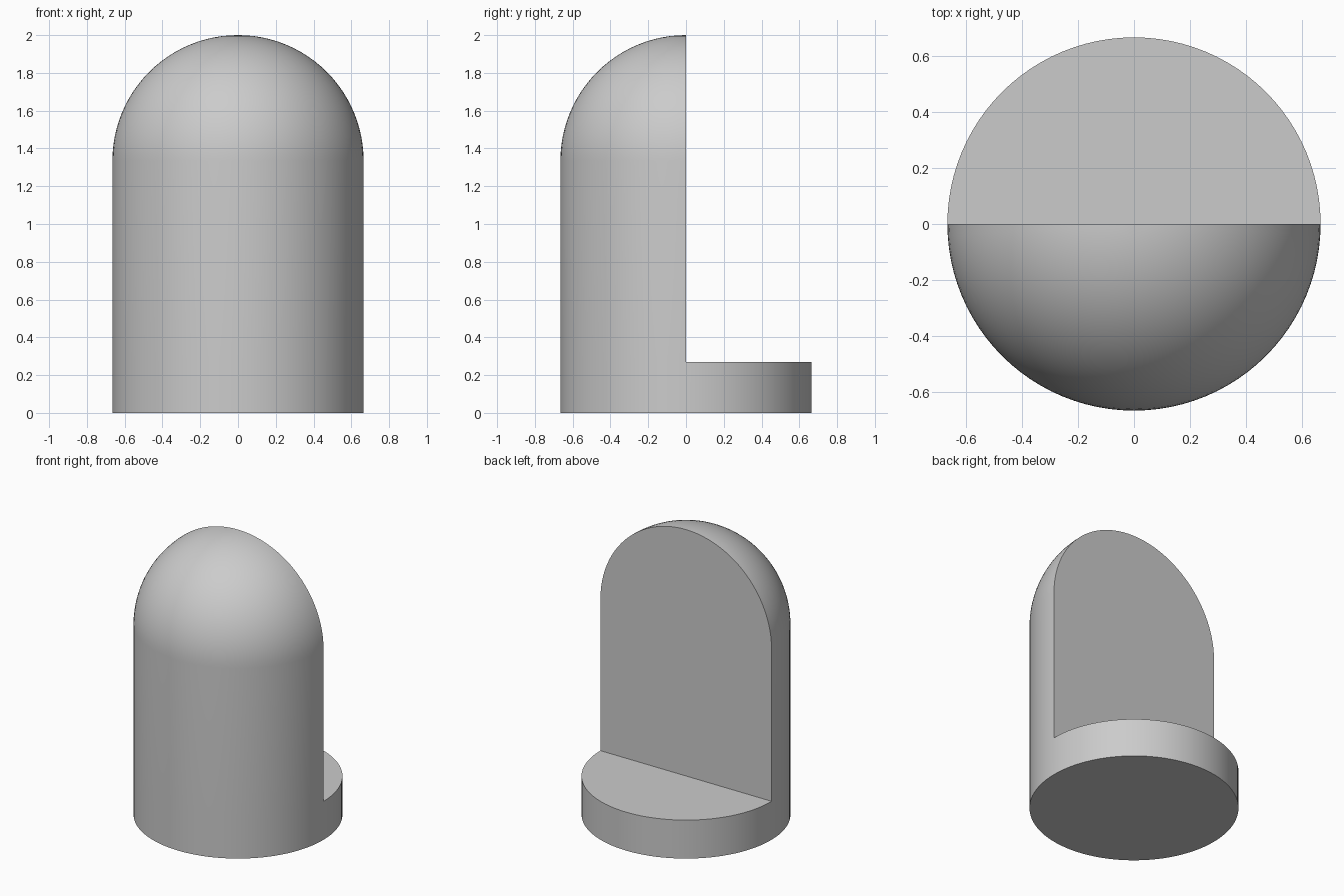
import bpy
import bmesh
from math import sin, cos, pi

cube = bpy.data.objects.get("Cube")
if cube:
    bpy.data.objects.remove(cube, do_unlink=True)

RADIUS = 0.665
HEIGHT = 2.0
SHELF = 0.27
SPRING = HEIGHT - RADIUS   # where the dome starts
SEGMENTS = 96
DOME_STEPS = 24
EPS = 1e-4

# Plain grey material
grey = bpy.data.materials.new("light_grey")
grey.use_nodes = True
colour = (0.6, 0.6, 0.6, 1.0)
grey.diffuse_color = colour
grey.node_tree.nodes["Principled BSDF"].inputs["Base Color"].default_value = colour

# Domed cylinder: revolve a straight side and a quarter arc
bm = bmesh.new()
profile = [(RADIUS, 0), (RADIUS, SHELF)]
for i in range(DOME_STEPS + 1):
    a = pi / 2 * i / DOME_STEPS
    profile.append((RADIUS * cos(a), SPRING + RADIUS * sin(a)))
verts = [bm.verts.new((r, 0, z)) for r, z in profile]
edges = [bm.edges.new(pair) for pair in zip(verts, verts[1:])]
bmesh.ops.spin(bm, geom=verts + edges, cent=(0, 0, 0), axis=(0, 0, 1),
               angle=2 * pi, steps=SEGMENTS)
bmesh.ops.remove_doubles(bm, verts=bm.verts[:], dist=EPS)

# Cut away the back half above the shelf
back = [f for f in bm.faces
        if f.calc_center_median().y > 0 and f.calc_center_median().z > SHELF]
bmesh.ops.delete(bm, geom=back, context='FACES')


def cap(test):
    """Close the loop of open edges whose two ends both pass the test."""
    loop = [e for e in bm.edges
            if len(e.link_faces) < 2 and all(test(v.co) for v in e.verts)]
    bmesh.ops.contextual_create(bm, geom=loop)


# Flat underside, shelf and upright wall, joined along the shelf's straight edge
cap(lambda p: p.z < EPS)
corners = [v for v in bm.verts
           if abs(v.co.z - SHELF) < EPS and abs(v.co.y) < EPS]
bm.edges.new(corners)
cap(lambda p: abs(p.z - SHELF) < EPS)
cap(lambda p: abs(p.y) < EPS and p.z > SHELF - EPS)
bmesh.ops.recalc_face_normals(bm, faces=bm.faces[:])

mesh = bpy.data.meshes.new("domed_half_body")
bm.to_mesh(mesh)
bm.free()
mesh.materials.append(grey)
body = bpy.data.objects.new("domed_half_body", mesh)
bpy.context.collection.objects.link(body)

# Smooth curved sides, crisp cut edges
bpy.ops.object.select_all(action='DESELECT')
body.select_set(True)
bpy.context.view_layer.objects.active = body
bpy.ops.object.shade_smooth_by_angle(angle=pi / 6)
